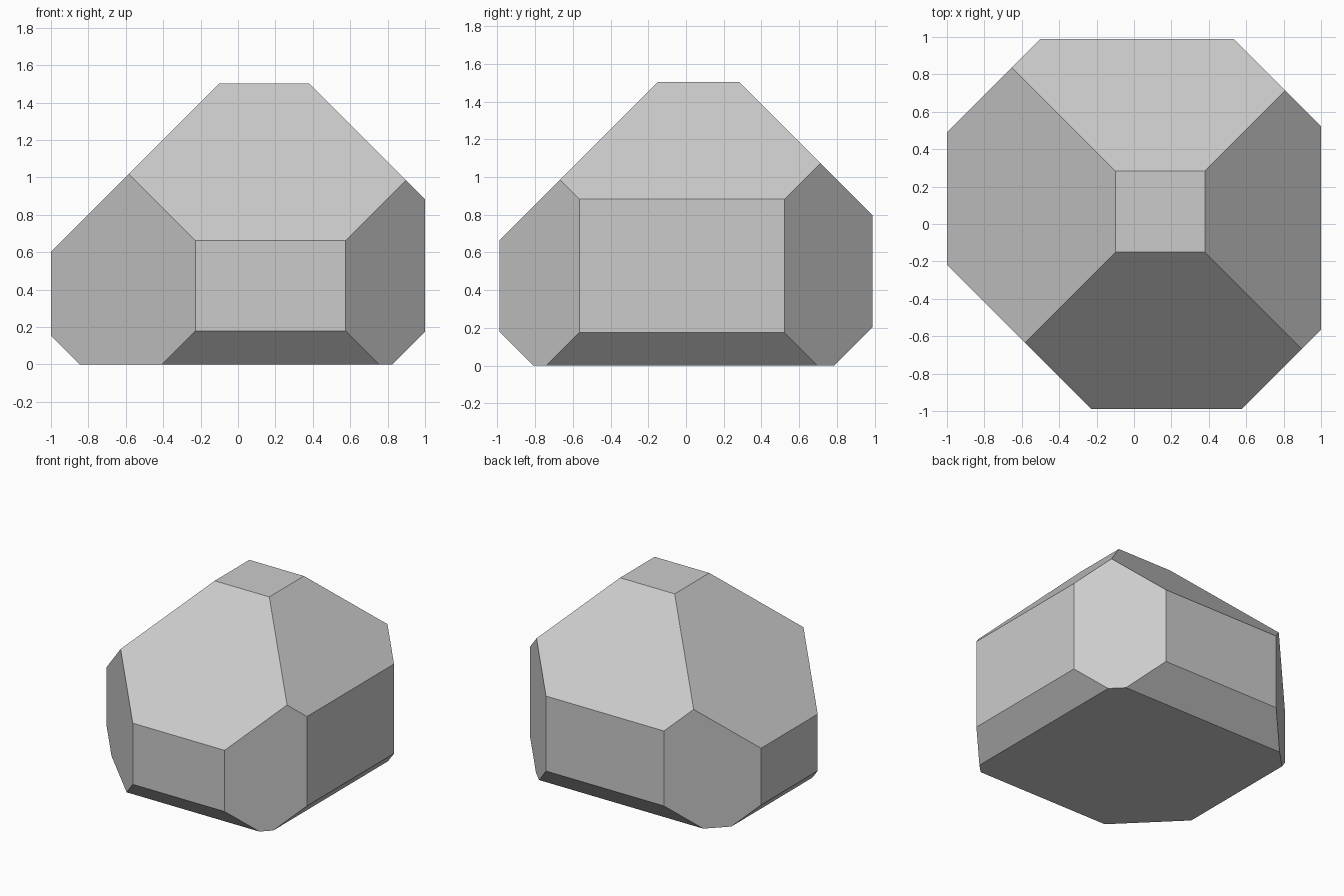
import bpy, bmesh
from mathutils import Vector

if "Cube" in bpy.data.objects:
    bpy.data.objects.remove(bpy.data.objects["Cube"])

X, Y, H = 1.0, 0.99, 1.503

# Starting block
bm = bmesh.new()
bmesh.ops.create_cube(bm, size=1.0)
for v in bm.verts:
    v.co = Vector((v.co.x * 2 * X, v.co.y * 2 * Y, (v.co.z + 0.5) * H))

# 45 degree edge cuts: outward normal, and the limit of normal . point
cuts = [
    ((-1, 0, 1), 1.602), ((1, 0, 1), 1.882),     # top left, top right
    ((0, -1, 1), 1.653), ((0, 1, 1), 1.786),     # top front, top back
    ((-1, 0, -1), 0.847), ((1, 0, -1), 0.826),   # bottom left, bottom right
    ((0, -1, -1), 0.811), ((0, 1, -1), 0.787),   # bottom front, bottom back
    ((-1, 1, 0), 1.490), ((1, 1, 0), 1.522),     # back corners
    ((-1, -1, 0), 1.218), ((1, -1, 0), 1.566),   # front corners
]
for normal, limit in cuts:
    n = Vector(normal)
    bmesh.ops.bisect_plane(bm, geom=bm.verts[:] + bm.edges[:] + bm.faces[:],
                           dist=1e-5, plane_co=n * limit / n.length_squared,
                           plane_no=n, clear_outer=True)
    # Close the opening with a single flat face
    bmesh.ops.holes_fill(bm, edges=[e for e in bm.edges if e.is_boundary], sides=0)
bmesh.ops.recalc_face_normals(bm, faces=bm.faces[:])

mesh = bpy.data.meshes.new("faceted_stone")
bm.to_mesh(mesh)
bm.free()
stone = bpy.data.objects.new("faceted_stone", mesh)
bpy.context.collection.objects.link(stone)
